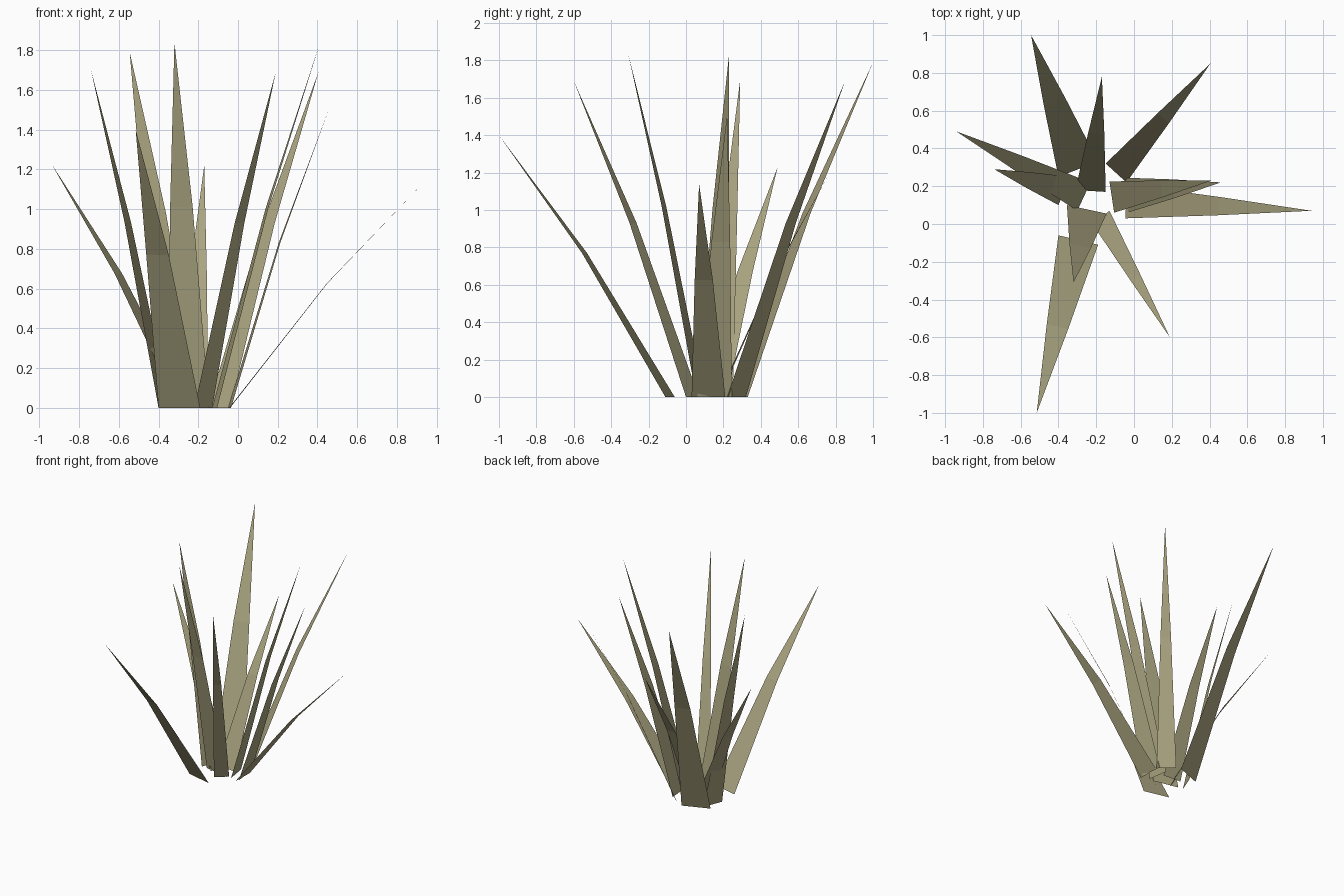
import bpy
import bmesh
from mathutils import Vector

if "Cube" in bpy.data.objects:
    bpy.data.objects.remove(bpy.data.objects["Cube"])

# Single dry-olive leaf colour
leaf = bpy.data.materials.new("olive_leaf")
leaf.diffuse_color = (0.40, 0.37, 0.215, 1)
leaf.use_nodes = True
leaf.node_tree.nodes["Principled BSDF"].inputs["Base Color"].default_value = leaf.diffuse_color


def blade(name, left, right, tip):
    """Flat tapering leaf: base edge on the ground, a half-width bend, then a point."""
    a, b, t = Vector((*left, 0)), Vector((*right, 0)), Vector(tip)
    base = (a + b) / 2
    half = (b - a) * 0.27
    bend = (base + t) / 2
    bend.z = t.z * 0.55
    bm = bmesh.new()
    v = [bm.verts.new(p) for p in (a, b, bend + half, bend - half, t)]
    bm.faces.new((v[0], v[1], v[2], v[3]))
    bm.faces.new((v[3], v[2], v[4]))
    # the upper side of the leaf is its front
    bm.normal_update()
    for f in bm.faces:
        if f.normal.z < 0:
            f.normal_flip()
    mesh = bpy.data.meshes.new(name)
    bm.to_mesh(mesh)
    bm.free()
    mesh.materials.append(leaf)
    obj = bpy.data.objects.new(name, mesh)
    bpy.context.collection.objects.link(obj)


# Base corners and tip of each leaf, going round the clump
blades = {
    "left_low_leaf": ((-0.30, 0.07), (-0.23, 0.22), (-0.94, 0.49, 1.23)),
    "left_tall_leaf": ((-0.40, 0.10), (-0.34, 0.25), (-0.74, 0.29, 1.70)),
    "back_left_leaf": ((-0.40, 0.25), (-0.19, 0.33), (-0.545, 1.0, 1.79)),
    "back_short_leaf": ((-0.31, 0.18), (-0.15, 0.17), (-0.17, 0.78, 1.22)),
    "back_right_leaf": ((-0.15, 0.32), (-0.04, 0.22), (0.405, 0.85, 1.69)),
    "right_tall_leaf": ((-0.13, 0.225), (-0.105, 0.06), (0.41, 0.23, 1.83)),
    "right_middle_leaf": ((-0.05, 0.245), (-0.035, 0.06), (0.46, 0.22, 1.51)),
    "right_low_leaf": ((-0.04, 0.21), (-0.045, 0.03), (0.94, 0.07, 1.14)),
    "front_right_leaf": ((-0.13, 0.07), (-0.22, 0.0), (0.19, -0.60, 1.69)),
    "front_tall_leaf": ((-0.145, 0.055), (-0.355, 0.10), (-0.32, -0.31, 1.84)),
    "front_low_leaf": ((-0.19, -0.11), (-0.40, -0.06), (-0.515, -1.0, 1.40)),
}
for name, (left, right, tip) in blades.items():
    blade(name, left, right, tip)
